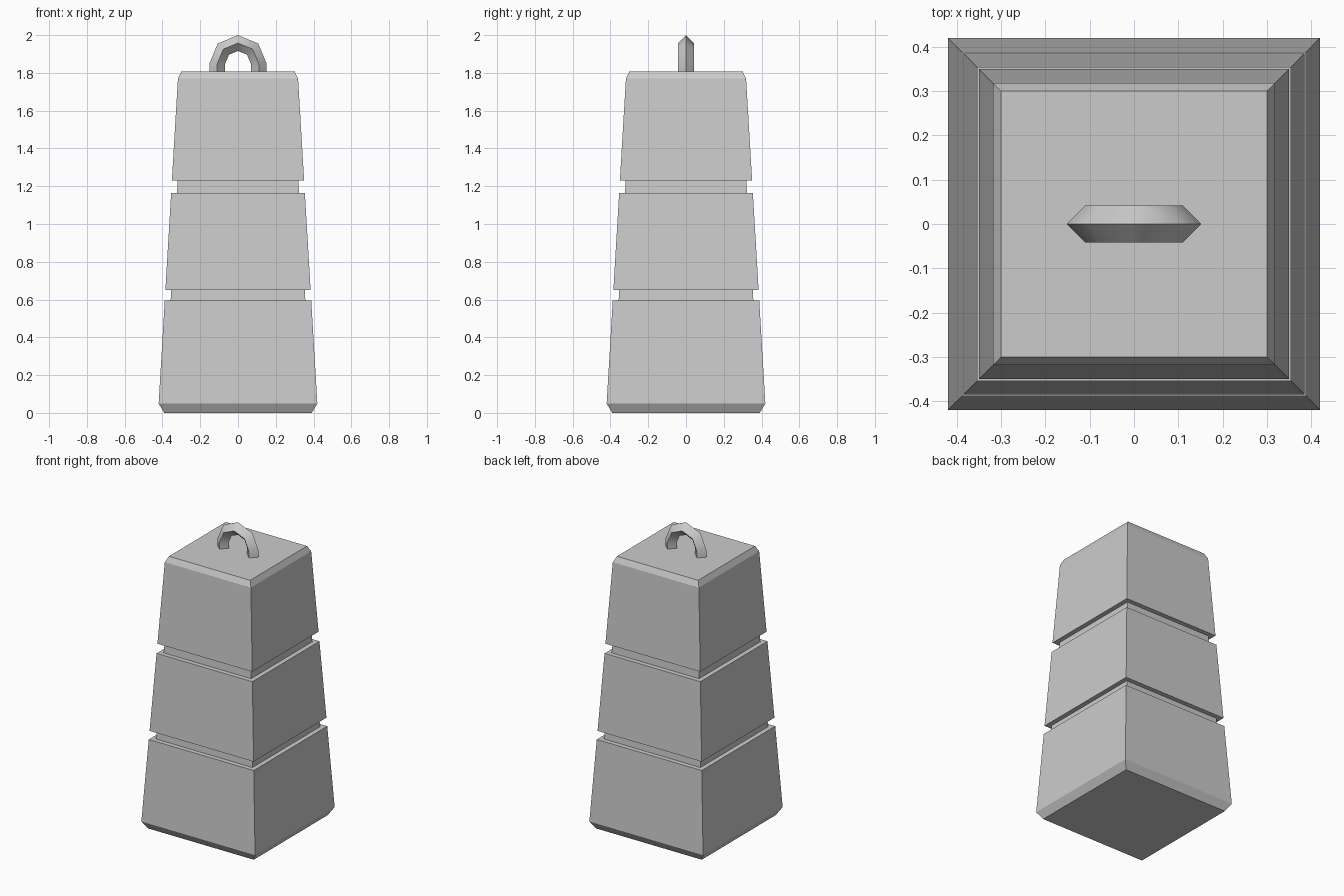
import bpy, bmesh, math

if "Cube" in bpy.data.objects:
    bpy.data.objects.remove(bpy.data.objects["Cube"])


def loft(name, rings):
    """Skin a list of equal-sized closed rings and cap both ends."""
    bm = bmesh.new()
    rows = [[bm.verts.new(p) for p in ring] for ring in rings]
    n = len(rows[0])
    for a, b in zip(rows, rows[1:]):
        for i in range(n):
            j = (i + 1) % n
            bm.faces.new((a[i], a[j], b[j], b[i]))
    bm.faces.new(rows[0][::-1])
    bm.faces.new(rows[-1])
    bmesh.ops.recalc_face_normals(bm, faces=bm.faces[:])
    mesh = bpy.data.meshes.new(name)
    bm.to_mesh(mesh)
    bm.free()
    obj = bpy.data.objects.new(name, mesh)
    bpy.context.collection.objects.link(obj)
    return obj


def half_width(z):
    return 0.423 - 0.0593 * z


# Tapered square body: chamfered foot, two cut grooves, chamfered top
profile = [(0.39, 0.0), (half_width(0.05), 0.05)]
for low, high in ((0.594, 0.651), (1.165, 1.229)):
    profile += [(half_width(low), low), (half_width(low) - 0.031, low),
                (half_width(high) - 0.031, high), (half_width(high), high)]
profile += [(half_width(1.77), 1.77), (0.30, 1.807)]
corners = ((-1, -1), (1, -1), (1, 1), (-1, 1))
loft("weight_body", [[(w * x, w * y, z) for x, y in corners] for w, z in profile])

# Lifting loop: half octagon arch with straight legs and a diamond section
R, r, zc = 0.11, 0.042, 1.848
path = [(0, 1.79)] + [(k * math.pi / 4, zc) for k in range(5)] + [(math.pi, 1.79)]
section = ((r, 0), (0, r), (-r, 0), (0, -r))
loop = loft("lifting_loop", [[((R + d) * math.cos(a), y, z + (R + d) * math.sin(a))
                              for d, y in section] for a, z in path])
bpy.context.view_layer.objects.active = loop
loop.select_set(True)
bpy.ops.object.shade_smooth_by_angle(angle=math.radians(60))
